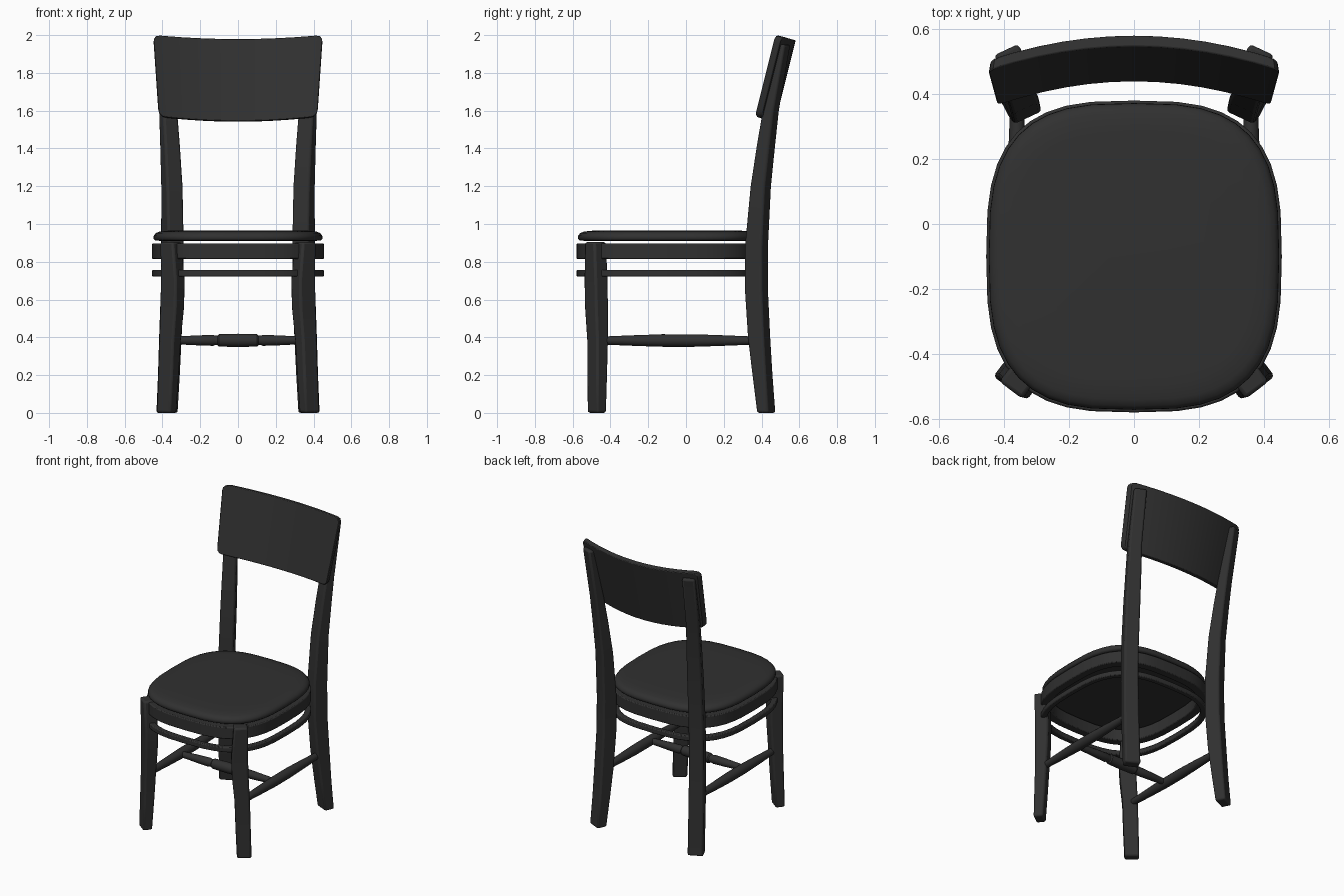
import bpy, bmesh
from math import sin, cos, pi, radians, copysign

if "Cube" in bpy.data.objects:
    bpy.data.objects.remove(bpy.data.objects["Cube"])

black = bpy.data.materials.new("black_wood")
black.diffuse_color = (0.03, 0.03, 0.03, 1)
black.use_nodes = True
black.node_tree.nodes["Principled BSDF"].inputs["Base Color"].default_value = black.diffuse_color


def loft(name, rings, closed=False, bevel=0.0, angle=35):
    """Skin a list of equal-length point rings; cap the ends unless closed."""
    bm = bmesh.new()
    vs = [[bm.verts.new(p) for p in ring] for ring in rings]
    n = len(vs[0])
    pairs = list(zip(vs, vs[1:])) + ([(vs[-1], vs[0])] if closed else [])
    for a, b in pairs:
        for i in range(n):
            j = (i + 1) % n
            bm.faces.new((a[i], a[j], b[j], b[i]))
    if not closed:
        bm.faces.new(vs[0])
        bm.faces.new(vs[-1])
    bmesh.ops.recalc_face_normals(bm, faces=bm.faces)
    mesh = bpy.data.meshes.new(name)
    bm.to_mesh(mesh)
    bm.free()
    ob = bpy.data.objects.new(name, mesh)
    bpy.context.collection.objects.link(ob)
    mesh.materials.append(black)
    if bevel:
        mod = ob.modifiers.new("bevel", 'BEVEL')
        mod.width, mod.segments, mod.limit_method = bevel, 2, 'ANGLE'
        mod.angle_limit = radians(40)
    bpy.ops.object.select_all(action='DESELECT')
    bpy.context.view_layer.objects.active = ob
    ob.select_set(True)
    bpy.ops.object.shade_smooth_by_angle(angle=radians(angle))
    return ob


def outline(inset, z, n=40, power=3.0):
    """Rounded-square seat outline."""
    def f(v):
        return copysign(abs(v) ** (2 / power), v)
    return [((0.455 - inset) * f(cos(2 * pi * i / n)),
             -0.1 + (0.48 - inset) * f(sin(2 * pi * i / n)), z) for i in range(n)]


def leg(name, side, turn, stations):
    """Square-section leg through stations of (x, y, z, width, depth)."""
    c, s = cos(radians(turn)), sin(radians(turn))
    rings = []
    for x, y, z, w, d in stations:
        rings.append([(side * (x + u * w / 2 * c - v * d / 2 * s),
                       y + u * w / 2 * s + v * d / 2 * c, z)
                      for u, v in ((-1, -1), (1, -1), (1, 1), (-1, 1))])
    loft(name, rings, bevel=0.012)


def turned(name, along_x, offset, z, profile, n=12):
    """Lathe-turned rod from (position, radius) pairs."""
    rings = []
    for p, r in profile:
        ring = []
        for i in range(n):
            a, h = r * cos(2 * pi * i / n), z + r * sin(2 * pi * i / n)
            ring.append((p, offset + a, h) if along_x else (offset + a, p, h))
        rings.append(ring)
    loft(name, rings)


# Seat: thin pad with a softly rounded rim
loft("seat", [outline(i, z) for i, z in (
    (0.04, 0.911), (0.016, 0.913), (0.008, 0.922), (0.009, 0.938),
    (0.02, 0.952), (0.04, 0.960), (0.09, 0.965), (0.2, 0.966))], angle=50)

# Apron hoop under the seat and slim hoop stretcher below it
for name, lo, hi, thick in (("seat_apron", 0.815, 0.897, 0.055),
                            ("hoop_stretcher", 0.722, 0.757, 0.035)):
    loft(name, [outline(0, lo), outline(0, hi), outline(thick, hi), outline(thick, lo)],
         closed=True, bevel=0.006)

for side, tag in ((-1, "left"), (1, "right")):
    # Front legs, turned to the seat corners
    leg("front_leg_" + tag, side, 37, (
        (0.378, -0.472, 0, 0.092, 0.062), (0.368, -0.470, 0.2, 0.095, 0.07),
        (0.360, -0.468, 0.38, 0.096, 0.076), (0.348, -0.474, 0.56, 0.105, 0.084),
        (0.345, -0.476, 0.7, 0.104, 0.086), (0.355, -0.479, 0.905, 0.088, 0.082)))
    # Back legs sweeping up into the back posts
    leg("back_leg_" + tag, side, -25, (
        (0.376, 0.425, 0, 0.102, 0.068), (0.366, 0.405, 0.2, 0.1, 0.08),
        (0.358, 0.387, 0.4, 0.098, 0.094), (0.349, 0.373, 0.65, 0.095, 0.1),
        (0.347, 0.373, 0.88, 0.095, 0.1), (0.350, 0.396, 1.2, 0.095, 0.084),
        (0.360, 0.424, 1.42, 0.09, 0.074), (0.370, 0.449, 1.6, 0.085, 0.064),
        (0.384, 0.518, 1.95, 0.082, 0.046)))
    # Side stretchers
    turned("side_stretcher_" + tag, False, side * 0.36, 0.383, (
        (-0.46, 0.02), (-0.4, 0.023), (-0.25, 0.029), (-0.12, 0.033),
        (0.04, 0.033), (0.17, 0.029), (0.32, 0.023), (0.38, 0.02)))

# Cross stretcher with a turned swelling
half = ((0.1, 0.033), (0.108, 0.026), (0.122, 0.025), (0.132, 0.029), (0.22, 0.026), (0.36, 0.019))
turned("cross_stretcher", True, -0.12, 0.384,
       [(-p, r) for p, r in reversed(half)] + [(0, 0.035)] + list(half))

# Curved, tilted backrest with rounded corners
rings = []
ends = ((1, 0.04), (0.99, 0.018), (0.965, 0.005), (0.92, 0))
cols = [(-u, c) for u, c in ends] + [(i / 6, 0) for i in range(-5, 6)] + list(reversed(ends))
for u, cut in cols:
    bottom, top = 1.545 + 0.025 * u * u + cut, 1.98 + 0.022 * u * u - cut
    ring = []
    for z, t in ((bottom, 0), (top, 0), (top - 0.008, 0.036), (bottom - 0.004, 0.036)):
        x = u * (0.42 + 0.03 * (z - 1.56) / 0.44)
        ring.append((x * (1 - 0.3 * (t if abs(u) < 2 else 0)),
                     0.438 + 0.25 * (z - 1.545) - 0.08 * u * u + t, z))
    rings.append(ring)
loft("backrest", rings, bevel=0.006)
